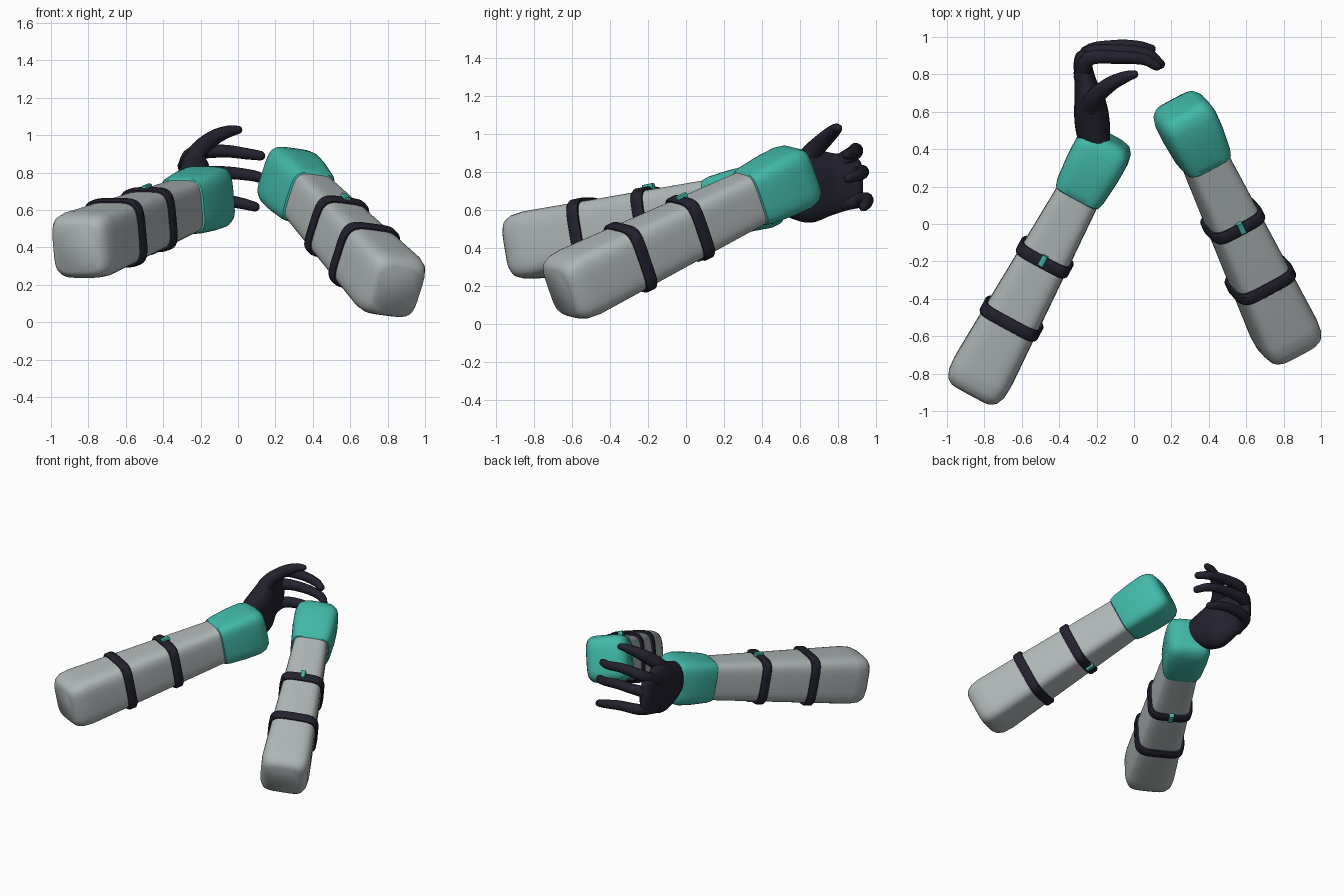
import bpy, bmesh, math
from mathutils import Vector

if "Cube" in bpy.data.objects:
    bpy.data.objects.remove(bpy.data.objects["Cube"])


def material(name, rgb):
    m = bpy.data.materials.new(name)
    m.diffuse_color = (*rgb, 1)
    m.use_nodes = True
    m.node_tree.nodes["Principled BSDF"].inputs["Base Color"].default_value = m.diffuse_color
    return m


GREY = material("pale_grey", (0.43, 0.47, 0.47))
TEAL = material("teal", (0.055, 0.48, 0.40))
DARK = material("dark_navy", (0.016, 0.015, 0.027))
Z = Vector((0, 0, 1))


def loft(name, rings, mat, power, sides=32, angle=40):
    """Skin rings of (centre, side, up, half_width, half_height) with capped ends."""
    bm = bmesh.new()
    loops = []
    for c, side, up, w, h in rings:
        loop = []
        for i in range(sides):
            a = 2 * math.pi * (i + 0.5) / sides
            ca, sa = math.cos(a), math.sin(a)
            x = math.copysign(abs(ca) ** (2 / power), ca) * w
            z = math.copysign(abs(sa) ** (2 / power), sa) * h
            loop.append(bm.verts.new(c + side * x + up * z))
        loops.append(loop)
    for a, b in zip(loops, loops[1:]):
        for i in range(sides):
            j = (i + 1) % sides
            bm.faces.new((a[i], a[j], b[j], b[i]))
    bm.faces.new(loops[0])
    bm.faces.new(loops[-1])
    bmesh.ops.recalc_face_normals(bm, faces=bm.faces)
    me = bpy.data.meshes.new(name)
    bm.to_mesh(me)
    bm.free()
    me.shade_smooth()
    me.set_sharp_from_angle(angle=math.radians(angle))
    me.materials.append(mat)
    ob = bpy.data.objects.new(name, me)
    bpy.context.collection.objects.link(ob)
    return ob


def forearm(prefix, start, end, roll):
    start, end = Vector(start), Vector(end)
    d = (end - start).normalized()
    side = d.cross(Z).normalized()
    up = side.cross(d)
    c, s = math.cos(roll), math.sin(roll)
    side, up = side * c - up * s, up * c + side * s

    def part(name, profile, mat, power=4.5, sides=32):
        loft(prefix + name, [(start + d * t, side, up, w, h) for t, w, h in profile],
             mat, power, sides)

    def half(t):
        # sleeve half width and half height along the arm
        return 0.178 - 0.047 * t, 0.183 - 0.034 * t

    # tapered sleeve with a rounded elbow end
    part("sleeve", [(0, 0.125, 0.13), (0.02, 0.15, 0.155), (0.06, 0.167, 0.172),
                    (0.13, *half(0.13)), (0.7, *half(0.7)), (1.3, *half(1.3))], GREY)
    # straps round the sleeve
    for name, t in (("lower_strap", 0.45), ("upper_strap", 0.83)):
        w, h = half(t)
        part(name, [(t + o, w + g, h + g) for o, g in
                    ((-0.033, -0.01), (-0.033, 0.01), (-0.022, 0.018),
                     (0.022, 0.018), (0.033, 0.01), (0.033, -0.01))], DARK)
    # cuff block at the wrist
    part("cuff", [(1.205, 0.115, 0.135), (1.215, 0.131, 0.148), (1.25, 0.141, 0.156),
                  (1.38, 0.153, 0.166), (1.48, 0.155, 0.168), (1.53, 0.145, 0.157),
                  (1.56, 0.122, 0.135), (1.572, 0.09, 0.10)], TEAL)
    # small pegs above and below the upper strap
    for name, sign in (("top_peg", 1), ("bottom_peg", -1)):
        mid = start + d * 0.84 + up * sign * (half(0.84)[1] + 0.014)
        loft(prefix + name, [(mid + d * o, side, up, 0.016, 0.02)
                             for o in (-0.03, 0.03)], TEAL, 6, 12)


forearm("left_", (-0.865, -0.895, 0.395), (-0.13, 0.465, 0.685), 0.0)
forearm("right_", (0.85, -0.665, 0.168), (0.25, 0.615, 0.795), 0.13)


def smooth(pts, steps=5):
    """Catmull-Rom interpolation through tuples of numbers."""
    p = [Vector(q) for q in pts]
    p = [p[0] * 2 - p[1]] + p + [p[-1] * 2 - p[-2]]
    out = []
    for a, b, c, d in zip(p, p[1:], p[2:], p[3:]):
        for k in range(steps):
            t = k / steps
            out.append((b * 2 + (c - a) * t + (a * 2 - b * 5 + c * 4 - d) * t * t
                        + (b * 3 - a - c * 3 + d) * t ** 3) / 2)
    return out + [p[-2]]


# palm and wrist: x, y, z, half thickness, half height
palm = [((-0.19, 0.36, 0.71), 0.06, 0.09), ((-0.215, 0.46, 0.72), 0.088, 0.12),
        ((-0.225, 0.56, 0.715), 0.095, 0.165), ((-0.235, 0.66, 0.725), 0.085, 0.195),
        ((-0.26, 0.77, 0.735), 0.06, 0.165), ((-0.275, 0.86, 0.745), 0.048, 0.145),
        ((-0.275, 0.91, 0.745), 0.035, 0.12), ((-0.27, 0.93, 0.745), 0.012, 0.08)]
centres = smooth([q[0] for q in palm])
sizes = smooth([(q[1], q[2]) for q in palm])
loft("palm", [(c, Vector((1, 0, 0)), Z, s[0], s[1]) for c, s in zip(centres, sizes)],
     DARK, 2.3, 20, 60)


def digit(name, pts, r0, r1):
    path = smooth(pts)
    n = len(path) - 1
    rings = []
    for i, c in enumerate(path):
        t = (path[min(i + 1, n)] - path[max(i - 1, 0)]).normalized()
        side = t.cross(Z).normalized()
        r = r0 + (r1 - r0) * i / n
        rings.append((c, side, side.cross(t), r, r))
    # rounded fingertip
    c, side, up, r, _ = rings[-1]
    for a in (30, 55, 75):
        k = r * math.cos(math.radians(a))
        rings.append((c + t * r * math.sin(math.radians(a)), side, up, k, k))
    loft(name, rings, DARK, 2, 12, 60)


digit("thumb", [(-0.23, 0.60, 0.82), (-0.215, 0.67, 0.91), (-0.13, 0.745, 0.985),
                (-0.05, 0.785, 1.02), (0.0, 0.80, 1.028)], 0.06, 0.023)
digit("upper_finger", [(-0.28, 0.78, 0.83), (-0.24, 0.885, 0.90), (-0.08, 0.89, 0.915),
                       (0.05, 0.88, 0.90), (0.12, 0.845, 0.89)], 0.045, 0.026)
digit("middle_finger", [(-0.28, 0.80, 0.75), (-0.25, 0.91, 0.79), (-0.08, 0.925, 0.80),
                        (0.07, 0.91, 0.785), (0.14, 0.855, 0.765)], 0.045, 0.026)
digit("lower_finger", [(-0.28, 0.78, 0.63), (-0.25, 0.915, 0.65), (-0.10, 0.95, 0.655),
                       (0.02, 0.95, 0.635), (0.09, 0.935, 0.617)], 0.045, 0.026)
